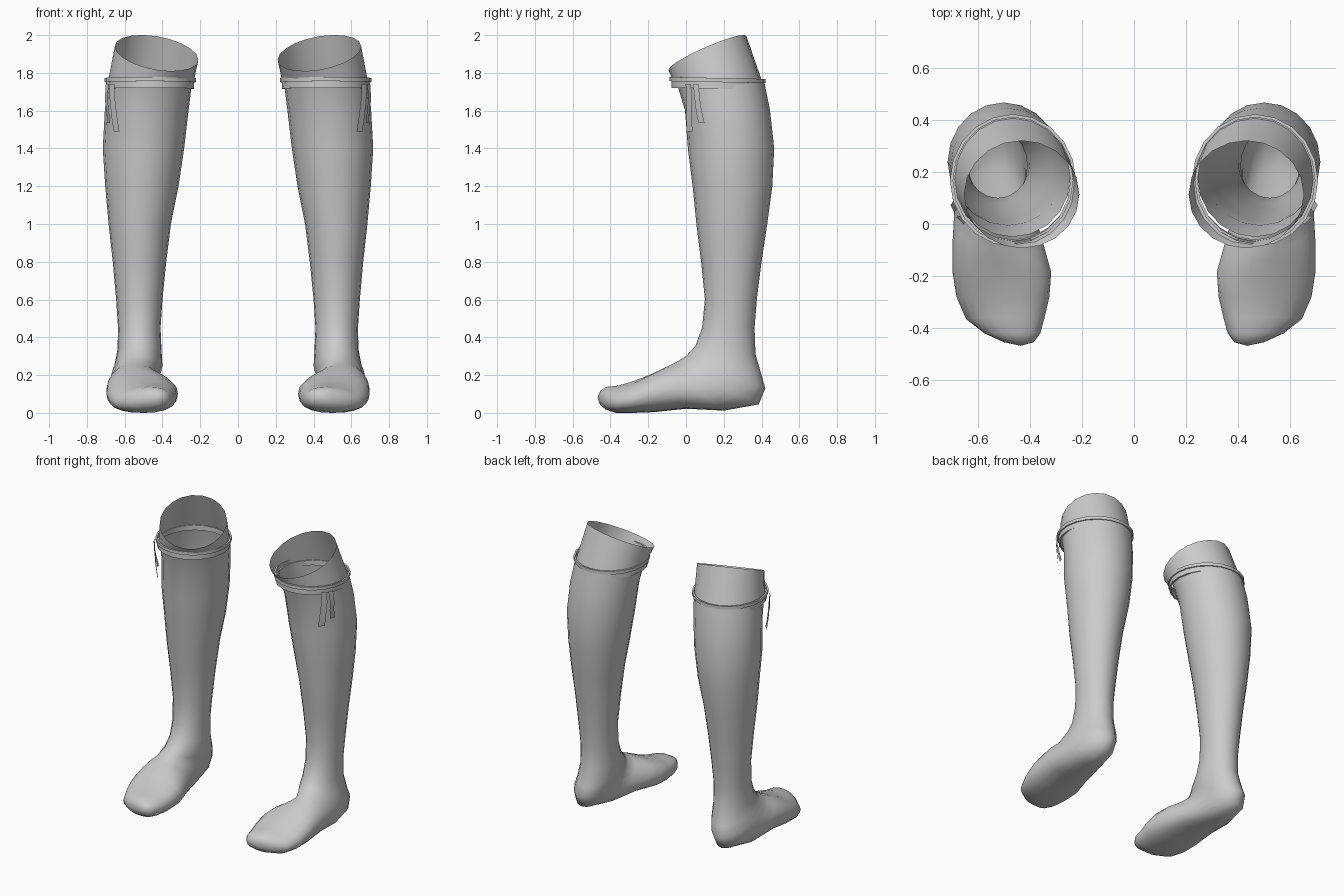
import bpy, bmesh, math
from mathutils import Vector

if "Cube" in bpy.data.objects:
    bpy.data.objects.remove(bpy.data.objects["Cube"])

SEG = 20
grey = bpy.data.materials.new("light grey cloth")
grey.diffuse_color = (0.6, 0.6, 0.6, 1)
grey.use_nodes = True
grey.node_tree.nodes["Principled BSDF"].inputs["Base Color"].default_value = grey.diffuse_color


def finish(name, bm, angle=50):
    """Turn a bmesh into a smooth object mirrored to the other leg."""
    bmesh.ops.recalc_face_normals(bm, faces=bm.faces)
    mesh = bpy.data.meshes.new(name)
    bm.to_mesh(mesh)
    bm.free()
    ob = bpy.data.objects.new(name, mesh)
    bpy.context.collection.objects.link(ob)
    mesh.materials.append(grey)
    bpy.ops.object.select_all(action='DESELECT')
    ob.select_set(True)
    bpy.context.view_layer.objects.active = ob
    bpy.ops.object.shade_smooth_by_angle(angle=math.radians(angle))
    ob.modifiers.new("other leg", 'MIRROR')
    return ob


def bridge(bm, a, b):
    for i in range(len(a)):
        j = (i + 1) % len(a)
        bm.faces.new((a[i], a[j], b[j], b[i]))


def section(front, back, x0, x1, power=1.0):
    """Oval ring between a front/top point and a back/bottom point (y, z)."""
    f, b = Vector((0, *front)), Vector((0, *back))
    mid, half = (f + b) / 2, (f - b) / 2
    pts = []
    for i in range(SEG):
        t = math.tau * i / SEG
        c, s = math.cos(t), math.sin(t)
        c = math.copysign(abs(c) ** power, c)
        s = math.copysign(abs(s) ** power, s)
        p = mid + half * c
        p.x = (x0 + x1) / 2 + (x1 - x0) / 2 * s
        pts.append(p)
    return pts


def lower_small_toes(p):
    ramp = min(1, max(0, (-0.2 - p.y) / 0.15))
    p.z *= 1 - 1.3 * max(0, p.x - 0.48) * ramp
    return p


# Stocking: level rings down the leg, swinging round the heel to the toes
leg = [  # z, front y, back y, inner x, outer x
    (1.75, -.05, .415, .243, .690), (1.6, -.005, .445, .262, .705),
    (1.4, .01, .467, .285, .716), (1.2, .035, .457, .315, .703),
    (1.0, .055, .43, .355, .685), (.8, .08, .40, .38, .663),
    (.6, .10, .375, .40, .645), (.45, .085, .363, .41, .635)]
foot = [  # top point, bottom point, inner x, outer x
    ((.05, .355), (.368, .31), .405, .638), ((0, .30), (.40, .2), .40, .655),
    ((-.03, .282), (.42, .13), .41, .67), ((-.06, .264), (.385, .045), .415, .68),
    ((-.09, .25), (.2, .012), .40, .69), ((-.14, .226), (0, .022), .35, .697),
    ((-.2, .198), (-.17, .004), .318, .697), ((-.28, .17), (-.28, 0), .325, .682),
    ((-.36, .147), (-.37, 0), .345, .645), ((-.42, .138), (-.42, .015), .36, .575),
    ((-.453, .118), (-.455, .042), .385, .50)]
bm = bmesh.new()
rings = [section((f, z), (b, z), x0, x1) for z, f, b, x0, x1 in leg]
for k, (f, b, x0, x1) in enumerate(foot):
    rings.append([lower_small_toes(p) for p in section(f, b, x0, x1, 1 if k < 4 else .85)])
loops = [[bm.verts.new(p) for p in r] for r in rings]
for a, b in zip(loops, loops[1:]):
    bridge(bm, a, b)
tip = bm.verts.new((.435, -.468, .083))
for i in range(SEG):
    bm.faces.new((loops[-1][i], loops[-1][(i + 1) % SEG], tip))
finish("stocking", bm, 60)

# Open cuff above the band, cut at a slant that rises to the back and outside
bm = bmesh.new()
low = section((-.06, 1.735), (.41, 1.735), .238, .692)
top = section((-.093, 1.9), (.32, 1.9), .21, .652)
for p in top:
    p.z = 1.905 + .16 * (p.x - .43) + .43 * (p.y - .113)
loops = [[bm.verts.new(l.lerp(t, k)) for l, t in zip(low, top)] for k in (0, .5, 1)]
for a, b in zip(loops, loops[1:]):
    bridge(bm, a, b)
finish("stocking_cuff", bm)


# Garter band: two flat hoops, one above the other
def hoop(name, z0, z1, grow):
    bm = bmesh.new()
    prof = [(grow, z0), (grow, z1), (grow - .012, z1), (grow - .012, z0)]
    loops = []
    for g, z in prof:
        ring = section((-.075 - g, z + .006), (.41 + g, z - .004), .235 - g, .695 + g)
        loops.append([bm.verts.new(p) for p in ring])
    for a, b in zip(loops, loops[1:] + loops[:1]):
        bridge(bm, a, b)
    finish(name, bm, 40)


hoop("garter_upper_hoop", 1.75, 1.772, .012)
hoop("garter_lower_hoop", 1.715, 1.75, .003)


# Loose ribbon ends hanging at the outer front
def ribbon(name, path):
    bm = bmesh.new()
    rows = []
    for x, y, z, wx, wy in path:
        rows.append([bm.verts.new((x + s * wx, y + s * wy, z)) for s in (-1, 1)])
    for a, b in zip(rows, rows[1:]):
        bm.faces.new((a[0], a[1], b[1], b[0]))
    finish(name, bm)


ribbon("ribbon_long", [(.668, .012, 1.74, .013, .014), (.665, .018, 1.66, .014, .014),
                       (.655, .016, 1.57, .015, .015), (.643, .018, 1.49, .015, .016)])
ribbon("ribbon_short", [(.692, .052, 1.74, .008, .014), (.698, .06, 1.66, .007, .014),
                        (.69, .068, 1.6, .007, .015), (.684, .082, 1.535, .006, .016)])
